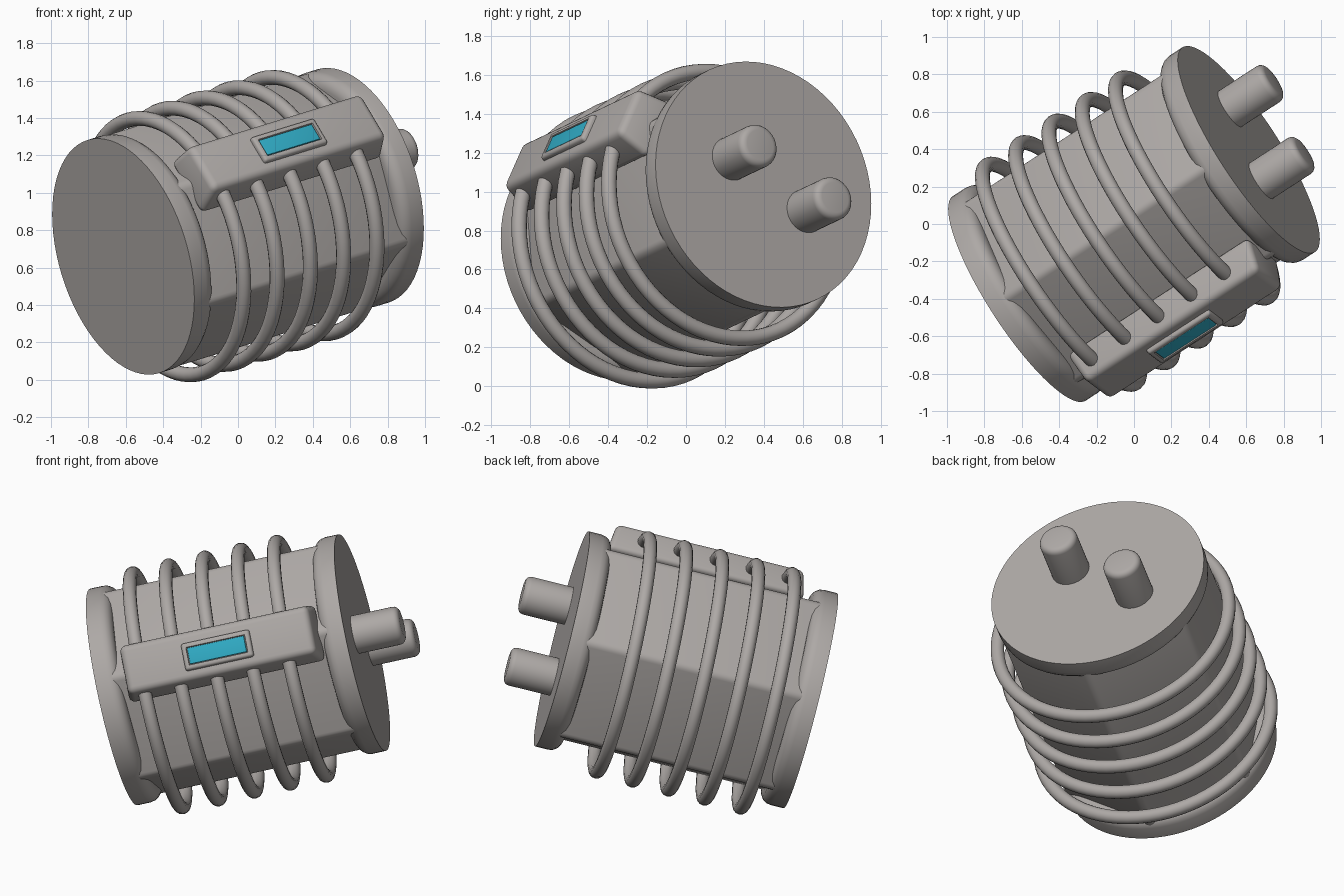
import bpy, bmesh, math
from mathutils import Matrix, Vector

cube = bpy.data.objects.get("Cube")
if cube:
    bpy.data.objects.remove(cube, do_unlink=True)


def material(name, rgb):
    m = bpy.data.materials.new(name)
    m.use_nodes = True
    m.diffuse_color = (*rgb, 1)
    m.node_tree.nodes["Principled BSDF"].inputs["Base Color"].default_value = (*rgb, 1)
    return m


GREY = material("warm grey", (0.42, 0.395, 0.38))
TEAL = material("teal screen", (0.03, 0.41, 0.56))

# Tilted frame: local X is the barrel axis, local Z points out through the control box
axis = Vector((0.813, 0.527, 0.25)).normalized()
side = axis.cross(Vector((0, 0, 1))).normalized()
up = side.cross(axis)
roll = math.radians(34)
out = side * math.cos(roll) + up * math.sin(roll)
across = out.cross(axis)
FRAME = Matrix((axis, across, out)).transposed().to_4x4()
FRAME.translation = (0, 0, 0.848)
TO_X = Matrix.Rotation(math.pi / 2, 4, 'Y')


def finish(name, bm, mat=GREY, angle=35):
    me = bpy.data.meshes.new(name)
    bmesh.ops.recalc_face_normals(bm, faces=bm.faces)
    bm.to_mesh(me)
    bm.free()
    ob = bpy.data.objects.new(name, me)
    bpy.context.collection.objects.link(ob)
    me.materials.append(mat)
    ob.matrix_world = FRAME
    bpy.ops.object.select_all(action='DESELECT')
    ob.select_set(True)
    bpy.context.view_layer.objects.active = ob
    bpy.ops.object.shade_smooth_by_angle(angle=math.radians(angle))
    return ob


def rounded(bm, edges, width, segments=4):
    bmesh.ops.bevel(bm, geom=list(edges), offset=width, segments=segments,
                    profile=0.5, affect='EDGES', clamp_overlap=True)


def rod(name, x0, x1, radius, sides, bevel, pick=lambda e: True, y=0, z=0, turn=0):
    """Prism along the barrel axis with chosen edges rounded."""
    bm = bmesh.new()
    place = Matrix.Translation(((x0 + x1) / 2, y, z)) @ TO_X @ Matrix.Rotation(turn, 4, 'Z')
    bmesh.ops.create_cone(bm, cap_ends=True, segments=sides, radius1=radius,
                          radius2=radius, depth=x1 - x0, matrix=place)
    rounded(bm, [e for e in bm.edges if pick(e)], bevel)
    return finish(name, bm)


def block(length, width, z0, z1, taper, bevel, x=0.0, y=0.0):
    """Box lying on the barrel, narrowing outward."""
    bm = bmesh.new()
    bmesh.ops.create_cube(bm, size=1)
    for v in bm.verts:
        top = v.co.z > 0
        inset = taper if top else 0
        v.co = (math.copysign(length / 2 - inset, v.co.x) + x,
                math.copysign(width / 2 - inset, v.co.y) + y, z1 if top else z0)
    rounded(bm, bm.edges, bevel)
    return bm


def rim_at(x):
    return lambda e: all(abs(v.co.x - x) < 0.001 for v in e.verts)


# Six-sided barrel body, one rounded ridge lying under the control box
rod("barrel_body", -0.685, 0.685, 0.656, 6, 0.03, turn=math.pi / 6)

# End caps, rounded on the inner rim only
rod("pin_end_cap", 0.61, 0.755, 0.652, 72, 0.065, rim_at(0.61))
rod("plain_end_cap", -0.755, -0.61, 0.652, 72, 0.065, rim_at(-0.61))

# Two connector pins
for label, z in (("upper", 0.222), ("lower", -0.276)):
    rod(label + "_pin", 0.7, 1.04, 0.114, 40, 0.035, rim_at(1.04), 0.015, z)

# Five wire hoops around the barrel, leaning slightly and set a little off centre
RING, WIRE = 0.705, 0.04
lean = Matrix.Rotation(0.03, 4, 'Y')
for i in range(5):
    bm = bmesh.new()
    circle = bmesh.ops.create_circle(
        bm, segments=14, radius=WIRE,
        matrix=Matrix.Translation((0, 0, RING)) @ Matrix.Rotation(math.pi / 2, 4, 'X'))
    bmesh.ops.spin(bm, geom=circle["verts"] + bm.edges[:], cent=(0, 0, 0), axis=(1, 0, 0),
                   angle=math.tau, steps=72, use_merge=True)
    bmesh.ops.remove_doubles(bm, verts=bm.verts, dist=0.0005)
    bm.transform(Matrix.Translation((0.219 * (i - 2) - 0.054, -0.018, 0.004)) @ lean)
    finish("wire_hoop_%d" % (i + 1), bm, angle=80)

# Control box, then the display surround with a sunken centre
MID = 0.012
finish("control_box", block(1.195, 0.345, 0.58, 0.78, 0.03, 0.035, MID, 0.005))

bm = block(0.42, 0.17, 0.76, 0.805, 0.005, 0.015, MID)
bm.normal_update()
top = max(bm.faces, key=lambda f: f.calc_center_median().z)
bmesh.ops.inset_region(bm, faces=[top], thickness=0.016)
bmesh.ops.inset_region(bm, faces=[top], thickness=0.004, depth=-0.01)
finish("display_surround", bm)

# Teal screen set in the surround
finish("display_screen", block(0.346, 0.1, 0.794, 0.803, 0.002, 0.003, MID), TEAL)
